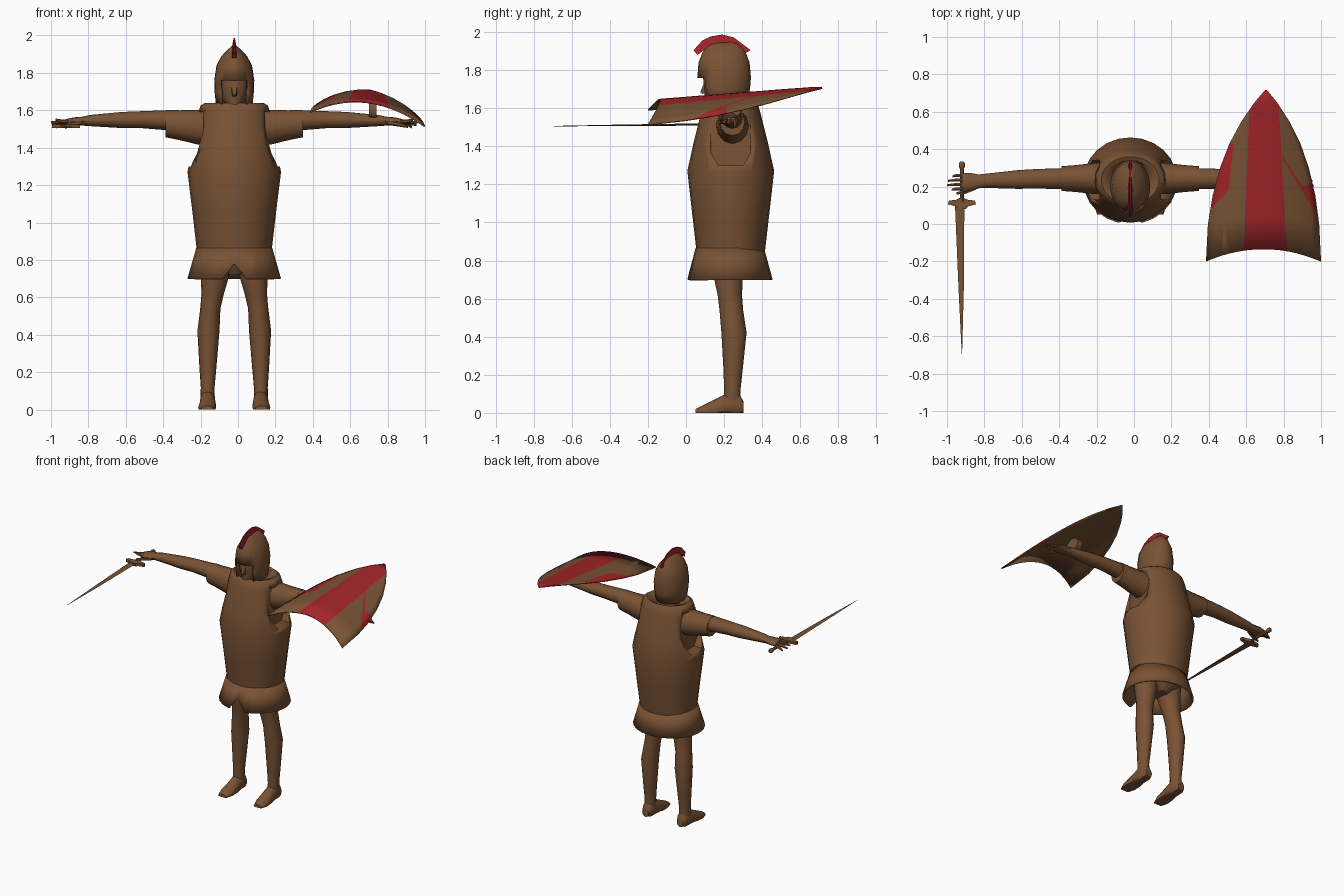
import bpy, bmesh, math
from mathutils import Vector

if "Cube" in bpy.data.objects:
    bpy.data.objects.remove(bpy.data.objects["Cube"])

CX, CY = -0.02, 0.235   # body centre


def material(name, rgb):
    m = bpy.data.materials.new(name)
    m.use_nodes = True
    m.diffuse_color = (*rgb, 1)
    m.node_tree.nodes["Principled BSDF"].inputs["Base Color"].default_value = (*rgb, 1)
    return m


BROWN = material("brown leather", (0.19, 0.085, 0.035))
RED = material("deep red", (0.36, 0.018, 0.022))


def finish(name, bm, mats=(BROWN,), angle=40, recalc=True):
    if recalc:
        bmesh.ops.recalc_face_normals(bm, faces=bm.faces)
    me = bpy.data.meshes.new(name)
    bm.to_mesh(me)
    bm.free()
    ob = bpy.data.objects.new(name, me)
    bpy.context.collection.objects.link(ob)
    for m in mats:
        me.materials.append(m)
    bpy.ops.object.select_all(action="DESELECT")
    ob.select_set(True)
    bpy.context.view_layer.objects.active = ob
    bpy.ops.object.shade_smooth_by_angle(angle=math.radians(angle))
    return ob


def loft(name, rings, axis="Z", n=16, caps=True, floor=None, tweak=None, **kw):
    """Join elliptical rings (x, y, z, radius a, radius b) set across an axis."""
    bm = bmesh.new()
    loops = []
    for x, y, z, a, b in rings:
        loop = []
        for i in range(n):
            t = 2 * math.pi * i / n
            u, v = a * math.sin(t), -b * math.cos(t)
            off = {"X": (0, u, v), "Y": (u, 0, v), "Z": (u, v, 0)}[axis]
            p = Vector((x, y, z)) + Vector(off)
            if floor is not None:
                p.z = max(p.z, floor)
            loop.append(bm.verts.new(p))
        loops.append(loop)
    for lo, hi in zip(loops, loops[1:]):
        for i in range(n):
            j = (i + 1) % n
            bm.faces.new((lo[i], lo[j], hi[j], hi[i]))
    if caps:
        bm.faces.new(loops[0])
        bm.faces.new(loops[-1])
    if tweak:
        tweak(bm)
    return finish(name, bm, **kw)


def prism(name, pts, place, lo, hi, **kw):
    """Extrude a flat outline; place(u, v, depth) gives the 3D point."""
    bm = bmesh.new()
    ends = [[bm.verts.new(place(u, v, d)) for u, v in pts] for d in (lo, hi)]
    for e in ends:
        bm.faces.new(e)
    for i in range(len(pts)):
        j = (i + 1) % len(pts)
        bm.faces.new((ends[0][i], ends[0][j], ends[1][j], ends[1][i]))
    return finish(name, bm, **kw)


def thicken(ob, t, offset=-1):
    s = ob.modifiers.new("thickness", "SOLIDIFY")
    s.thickness, s.offset = t, offset
    return s


# Tunic with a raised collar
torso = loft("tunic", [(CX, CY, z, a, b) for z, a, b in (
    (0.85, 0.20, 0.18), (1.05, 0.223, 0.203), (1.27, 0.25, 0.228), (1.42, 0.222, 0.195),
    (1.58, 0.195, 0.155), (1.625, 0.18, 0.14), (1.64, 0.155, 0.125),
    (1.63, 0.125, 0.105), (1.58, 0.09, 0.085))], n=24)

# Arm holes cut into the tunic sides
arm_hole = [(0.13, 1.59), (0.13, 1.37), (0.17, 1.30), (0.30, 1.30), (0.34, 1.37), (0.34, 1.59)]
for s in (-1, 1):
    cutter = prism("arm_hole_cutter", arm_hole,
                   lambda u, v, d: (CX + s * d, u, v), 0.165, 0.4)
    cutter.hide_render = True
    mod = torso.modifiers.new("arm hole", "BOOLEAN")
    mod.operation, mod.object, mod.solver = "DIFFERENCE", cutter, "EXACT"
    bpy.context.view_layer.objects.active = torso
    bpy.ops.object.modifier_apply(modifier=mod.name)
    bpy.data.objects.remove(cutter)


# Flared skirt with a notch at the front
def notch(bm):
    for v in bm.verts:
        if v.co.z < 0.75 and v.co.y < CY and abs(v.co.x - CX) < 0.01:
            v.co.z, v.co.y = 0.78, v.co.y + 0.03


skirt = loft("skirt", [(CX, 0.227, 0.70, 0.25, 0.228), (CX, 0.23, 0.865, 0.203, 0.18)],
             n=24, caps=False, tweak=notch)
thicken(skirt, 0.012)
loft("hips", [(CX, CY, 0.72, 0.05, 0.06), (CX, CY, 0.78, 0.15, 0.10), (CX, CY, 0.88, 0.17, 0.13)])

# Limbs, built once per side
for side, s in (("left", 1), ("right", -1)):
    X = lambda d: CX + s * d
    loft(side + "_leg", [(X(d), y, z, a, b) for d, y, z, a, b in (
        (0.142, 0.243, 0.05, 0.038, 0.046), (0.142, 0.243, 0.12, 0.037, 0.043),
        (0.141, 0.247, 0.22, 0.045, 0.050), (0.138, 0.252, 0.42, 0.059, 0.066),
        (0.128, 0.238, 0.54, 0.054, 0.062), (0.115, 0.230, 0.62, 0.060, 0.064),
        (0.100, 0.220, 0.74, 0.080, 0.080), (0.095, 0.225, 0.86, 0.085, 0.085))])
    loft(side + "_foot", [(X(d), y, z, a, b) for d, y, z, a, b in (
        (0.142, 0.302, 0.03, 0.026, 0.03), (0.142, 0.28, 0.04, 0.038, 0.06),
        (0.142, 0.22, 0.04, 0.041, 0.065), (0.142, 0.16, 0.02, 0.045, 0.055),
        (0.145, 0.10, 0.01, 0.048, 0.036), (0.145, 0.05, 0.005, 0.032, 0.016))],
        axis="Y", floor=0.0)
    loft(side + "_sleeve", [(X(d), y, z, a, b) for d, y, z, a, b in (
        (0.13, 0.245, 1.505, 0.088, 0.095), (0.20, 0.243, 1.51, 0.082, 0.092),
        (0.29, 0.243, 1.52, 0.072, 0.08), (0.368, 0.243, 1.529, 0.066, 0.073))],
        axis="X", n=12)
    loft(side + "_arm", [(X(d), y, z, a, b) for d, y, z, a, b in (
        (0.20, 0.243, 1.54, 0.06, 0.06), (0.37, 0.242, 1.547, 0.056, 0.053),
        (0.50, 0.242, 1.55, 0.052, 0.045), (0.60, 0.238, 1.548, 0.050, 0.043),
        (0.77, 0.231, 1.545, 0.038, 0.030), (0.81, 0.228, 1.542, 0.037, 0.024),
        (0.86, 0.224, 1.54, 0.050, 0.022), (0.90, 0.222, 1.537, 0.048, 0.016))],
        axis="X", n=12)
    # Four spread fingers and a thumb
    for i in range(4):
        y, end = 0.187 + i * 0.024, (0.955, 0.98, 0.975, 0.95)[i]
        loft(f"{side}_finger_{i + 1}", [
            (X(0.88), y, 1.538, 0.011, 0.011), (X(0.93), y, 1.542 - i * 0.006, 0.010, 0.010),
            (X(end), y - 0.004, 1.55 - i * 0.014, 0.006, 0.006)], axis="X", n=6)
    loft(side + "_thumb", [
        (X(0.82), 0.20, 1.535, 0.016, 0.014), (X(0.88), 0.172, 1.525, 0.012, 0.012),
        (X(0.93), 0.164, 1.512, 0.007, 0.007)], axis="X", n=6)

# Neck, face and nose
loft("head", [(CX, y, z, a, b) for y, z, a, b in (
    (0.225, 1.55, 0.07, 0.07), (0.225, 1.62, 0.065, 0.065), (0.17, 1.622, 0.035, 0.07),
    (0.18, 1.65, 0.06, 0.08), (0.19, 1.69, 0.075, 0.095), (0.195, 1.76, 0.085, 0.105),
    (0.195, 1.84, 0.07, 0.09))])
nose = [(0.10, 1.745), (0.075, 1.685), (0.085, 1.675), (0.11, 1.68)]
prism("nose", nose, lambda u, v, d: (CX + d * (1 if u < 0.1 else 1.8), u, v), -0.009, 0.009)


# Helmet shell, open over the face
def face_opening(bm):
    gap = [f for f in bm.faces if (c := f.calc_center_median()).z < 1.755
           and c.y < 0.2 and abs(c.x - CX) < 0.072]
    bmesh.ops.delete(bm, geom=gap, context="FACES")


helmet = loft("helmet", [(CX, 0.2, z, a, b) for z, a, b in (
    (1.63, 0.098, 0.122), (1.70, 0.105, 0.136), (1.76, 0.107, 0.141), (1.84, 0.095, 0.134),
    (1.89, 0.068, 0.115), (1.925, 0.035, 0.09), (1.95, 0.004, 0.05))],
    n=24, tweak=lambda bm: (bmesh.ops.delete(
        bm, geom=[f for f in bm.faces if len(f.verts) > 4 and f.calc_center_median().z < 1.7],
        context="FACES_ONLY"), face_opening(bm)))
thicken(helmet, 0.012)

# Crest, an arched fin thinning to its outer edge
crest_out = [(0.04, 1.905), (0.085, 1.955), (0.13, 1.977), (0.19, 1.987), (0.25, 1.972), (0.34, 1.905)]
crest_in = [(0.305, 1.885), (0.25, 1.925), (0.19, 1.94), (0.13, 1.925), (0.095, 1.905), (0.06, 1.88)]
prism("crest", crest_out + crest_in,
      lambda u, v, d: (CX + d * (0.3 if (u, v) in crest_out else 1), u, v),
      -0.012, 0.012, mats=(RED,))

# Sword lying level in the right hand
SX, SZ = -0.92, 1.515
loft("sword_grip", [(SX, y, SZ + 0.003, r, r) for y, r in (
    (0.335, 0.008), (0.325, 0.016), (0.305, 0.016), (0.295, 0.010), (0.12, 0.010))], axis="Y", n=8)
guard = [(-0.075, 0.105), (-0.07, 0.125), (-0.03, 0.13), (0, 0.145), (0.03, 0.13), (0.07, 0.125),
         (0.075, 0.105), (0.035, 0.095), (0.02, 0.08), (-0.02, 0.08), (-0.035, 0.095)]
prism("sword_guard", guard, lambda u, v, d: (SX + u, v, SZ + d), -0.01, 0.01)
loft("sword_blade", [(SX - 0.012, 0.10, SZ, 0.025, 0.006), (SX - 0.004, -0.35, SZ - 0.005, 0.014, 0.004),
                     (SX, -0.695, SZ - 0.009, 0.001, 0.001)], axis="Y", n=4)

# Shield: a curved, pointed panel
edges = [(-0.2, 0.385, 1.0), (0.0, 0.395, 0.99), (0.15, 0.42, 0.97), (0.3, 0.46, 0.935),
         (0.43, 0.51, 0.89), (0.55, 0.575, 0.83), (0.65, 0.645, 0.765), (0.715, 0.70, 0.712)]
COLS = 14
bm = bmesh.new()
rows = []
for y, left, right in edges:
    row = []
    for i in range(COLS + 1):
        u = i / COLS
        x = left + (right - left) * u
        yy = y + 0.065 * (1 - (2 * u - 1) ** 2) * max(0, 1 - (y + 0.2) / 0.5)
        d = x - 0.695
        row.append(bm.verts.new((x, yy, 1.645 + 0.078 * (yy + 0.14) - 0.13 * d - 0.9 * d * d)))
    rows.append(row)
for a, b in zip(rows, rows[1:]):
    for i in range(COLS):
        bm.faces.new((a[i], a[i + 1], b[i + 1], b[i]))

# Painted cross: each line (two points) is cut in, then faces are tested against it
lines = [((0.585, -0.2), (0.62, 0.7)), ((0.82, -0.2), (0.77, 0.7)),
         ((0.41, 0.08), (0.505, 0.18)), ((0.505, 0.18), (0.53, 0.40)),
         ((0.81, 0.32), (0.965, 0.07)), ((0.81, 0.34), (0.90, 0.20)), ((0.90, 0.20), (0.98, 0.23))]


def side_of(p, line):
    (x0, y0), (x1, y1) = line
    return (x1 - x0) * (p.y - y0) - (y1 - y0) * (p.x - x0)


for (x0, y0), (x1, y1) in lines:
    bmesh.ops.bisect_plane(bm, geom=bm.verts[:] + bm.edges[:] + bm.faces[:], dist=1e-5,
                           plane_co=(x0, y0, 0), plane_no=(y1 - y0, x0 - x1, 0))
for f in bm.faces:
    q = [side_of(f.calc_center_median(), ln) > 0 for ln in lines]
    stripe = not q[0] and q[1]
    left_arm = q[0] and q[2] and q[3] and f.calc_center_median().y < 0.38
    right_arm = not q[1] and q[4] and (not q[5] or not q[6]) and f.calc_center_median().y < 0.34
    right_arm = right_arm and (not q[5] if f.calc_center_median().x < 0.9 else not q[6])
    f.material_index = int(stripe or left_arm or right_arm)
shield = finish("shield", bm, mats=(BROWN, RED), recalc=False)
thicken(shield, 0.008).material_offset = -1

# Forearm strap under the shield
loft("shield_strap", [(0.70, 0.235, 1.60, 0.06, 0.05), (0.74, 0.235, 1.60, 0.06, 0.05)], axis="X", n=12)
